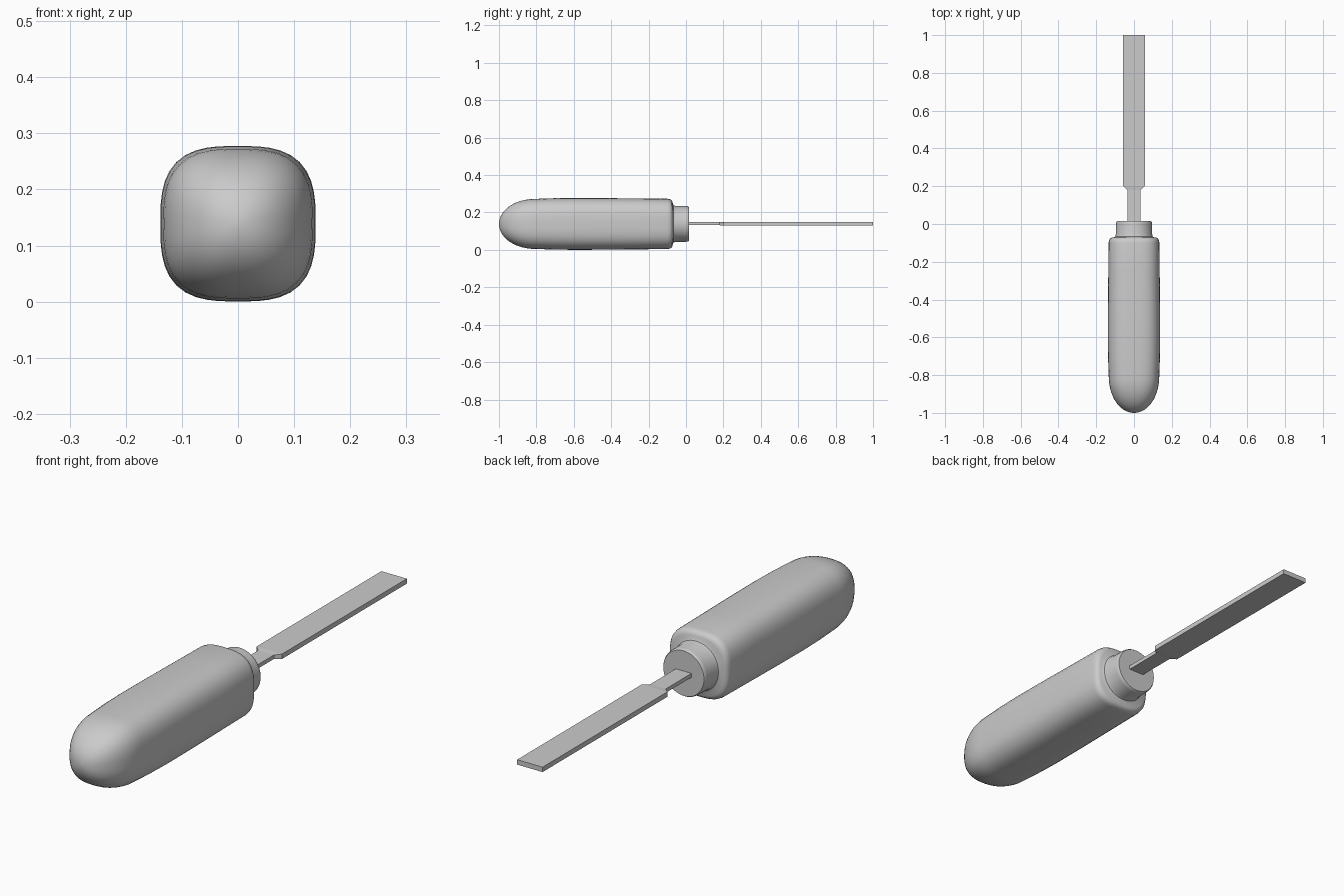
import bpy, bmesh
from math import cos, sin, pi, copysign

if "Cube" in bpy.data.objects:
    bpy.data.objects.remove(bpy.data.objects["Cube"])

CZ = 0.139  # height of the tool's long axis


def finish(name, bm, angle=None):
    bmesh.ops.recalc_face_normals(bm, faces=bm.faces)
    me = bpy.data.meshes.new(name)
    bm.to_mesh(me)
    bm.free()
    ob = bpy.data.objects.new(name, me)
    bpy.context.collection.objects.link(ob)
    if angle:
        bpy.ops.object.select_all(action='DESELECT')
        ob.select_set(True)
        bpy.context.view_layer.objects.active = ob
        bpy.ops.object.shade_smooth_by_angle(angle=angle)
    return ob


def loft(name, stations, sides=48):
    """Superellipse rings along y; each station is (y, half size, exponent)."""
    bm = bmesh.new()
    rings = []
    for y, r, n in stations:
        ring = []
        for i in range(sides):
            a = 2 * pi * i / sides
            c, s = cos(a), sin(a)
            k = r / (abs(c) ** n + abs(s) ** n) ** (1 / n)
            ring.append(bm.verts.new((k * c, y, CZ + k * s)))
        rings.append(ring)
    for a, b in zip(rings, rings[1:]):
        for i in range(sides):
            j = (i + 1) % sides
            bm.faces.new((a[i], a[j], b[j], b[i]))
    bm.faces.new(rings[0])
    bm.faces.new(rings[-1])
    return finish(name, bm, 0.7)


def slab(name, stations):
    """Flat bar along y; each station is (y, half width, half thickness)."""
    bm = bmesh.new()
    rings = [[bm.verts.new((sx * w, y, CZ + 0.001 + sz * t))
              for sx, sz in ((-1, -1), (1, -1), (1, 1), (-1, 1))]
             for y, w, t in stations]
    for a, b in zip(rings, rings[1:]):
        for i in range(4):
            j = (i + 1) % 4
            bm.faces.new((a[i], a[j], b[j], b[i]))
    bm.faces.new(rings[0])
    bm.faces.new(rings[-1])
    return finish(name, bm)


# Handle: domed butt, squarish grip, rounded shoulder and round collar
dome = []
for i in range(1, 15):
    a = (i / 14) * pi / 2
    dome.append((-0.80 - 0.20 * cos(a) ** 0.95, 0.134 * sin(a), 2.15 + 0.75 * (i / 14)))
dome.insert(0, (-1.0, 0.004, 2.1))
loft("handle", dome + [
    (-0.70, 0.1375, 2.95), (-0.60, 0.1385, 3.0), (-0.45, 0.138, 3.0),
    (-0.25, 0.136, 3.0), (-0.10, 0.1345, 3.0), (-0.085, 0.132, 3.0),
    (-0.076, 0.126, 2.9), (-0.072, 0.117, 2.7), (-0.070, 0.106, 2.3),
    (-0.066, 0.099, 2.1), (-0.055, 0.0965, 2.0), (0.000, 0.0955, 2.0),
    (0.010, 0.0945, 2.0), (0.015, 0.091, 2.0)])

# Blade: narrow tang flaring into a flat blade
slab("blade", [(-0.05, 0.035, 0.008), (0.18, 0.035, 0.008),
               (0.20, 0.057, 0.010), (1.0, 0.057, 0.010)])
